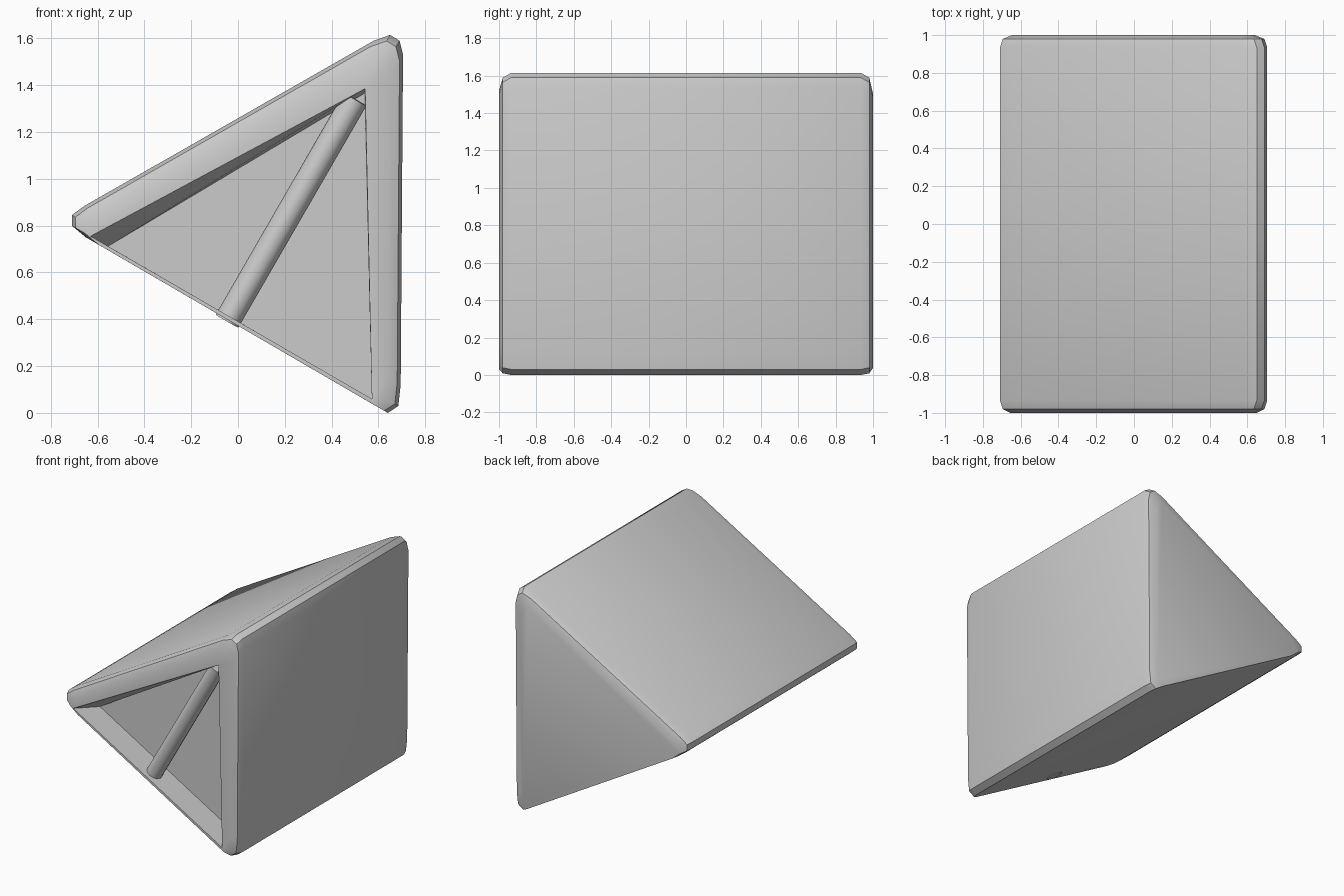
import bpy, bmesh, math
from mathutils import Vector

if "Cube" in bpy.data.objects:
    bpy.data.objects.remove(bpy.data.objects["Cube"])


def finish(bm, name, angle):
    bmesh.ops.remove_doubles(bm, verts=bm.verts, dist=0.0005)
    bmesh.ops.recalc_face_normals(bm, faces=bm.faces)
    mesh = bpy.data.meshes.new(name)
    bm.to_mesh(mesh)
    bm.free()
    ob = bpy.data.objects.new(name, mesh)
    bpy.context.collection.objects.link(ob)
    bpy.ops.object.select_all(action='DESELECT')
    ob.select_set(True)
    bpy.context.view_layer.objects.active = ob
    bpy.ops.object.shade_smooth_by_angle(angle=math.radians(angle))
    return ob


# Outer outline (x, z) and the corner each point belongs to
outline = [
    (-0.65, 0.75, 'tip'), (-0.71, 0.80, 'tip'), (-0.71, 0.845, 'tip'), (-0.655, 0.885, 'tip'),
    (0.58, 1.59, 'ridge'), (0.65, 1.615, 'ridge'), (0.69, 1.59, 'ridge'), (0.705, 1.53, 'ridge'),
    (0.695, 0.12, 'foot'), (0.685, 0.03, 'foot'), (0.64, 0.0, 'foot'),
]
# Inset direction of each corner; the underside stays in one plane
slide = {'tip': (1, -0.577), 'ridge': (-1, -1.73), 'foot': (-1, 0.577)}


def inset_loop(y, d):
    return [Vector((x + slide[c][0] * d, y, z + slide[c][1] * d)) for x, z, c in outline]


def corner_loop(y, corners):
    return [Vector((corners[c][0], y, corners[c][1])) for x, z, c in outline]


# Wedge body: rounded rims front and back, triangular recess in the front
opening = {'tip': (-0.63, 0.755), 'ridge': (0.543, 1.385), 'foot': (0.572, 0.06)}
recess = {'tip': (-0.555, 0.712), 'ridge': (0.54, 1.365), 'foot': (0.575, 0.058)}
loops = [
    corner_loop(-0.80, recess),
    corner_loop(-1.0, opening),
    inset_loop(-1.0, 0.055),
    inset_loop(-0.98, 0.015),
    inset_loop(-0.935, 0.0),
    inset_loop(0.935, 0.0),
    inset_loop(0.98, 0.015),
    inset_loop(1.0, 0.065),
]
bm = bmesh.new()
rings = [[bm.verts.new(p) for p in loop] for loop in loops]
n = len(outline)
for a, b in zip(rings, rings[1:]):
    for i in range(n):
        j = (i + 1) % n
        bm.faces.new((a[i], a[j], b[j], b[i]))
bm.faces.new(rings[0])
bm.faces.new(rings[-1])
finish(bm, "wedge_body", 35)

# Round prop standing in the recess
start, end = Vector((-0.047, -0.91, 0.392)), Vector((0.50, -0.94, 1.34))
axis = end - start
bm = bmesh.new()
bmesh.ops.create_cone(bm, cap_ends=True, segments=12, radius1=0.056, radius2=0.056,
                      depth=axis.length)
bmesh.ops.rotate(bm, verts=bm.verts, matrix=axis.to_track_quat('Z', 'Y').to_matrix())
bmesh.ops.translate(bm, verts=bm.verts, vec=(start + end) / 2)
finish(bm, "prop_rod", 40)
